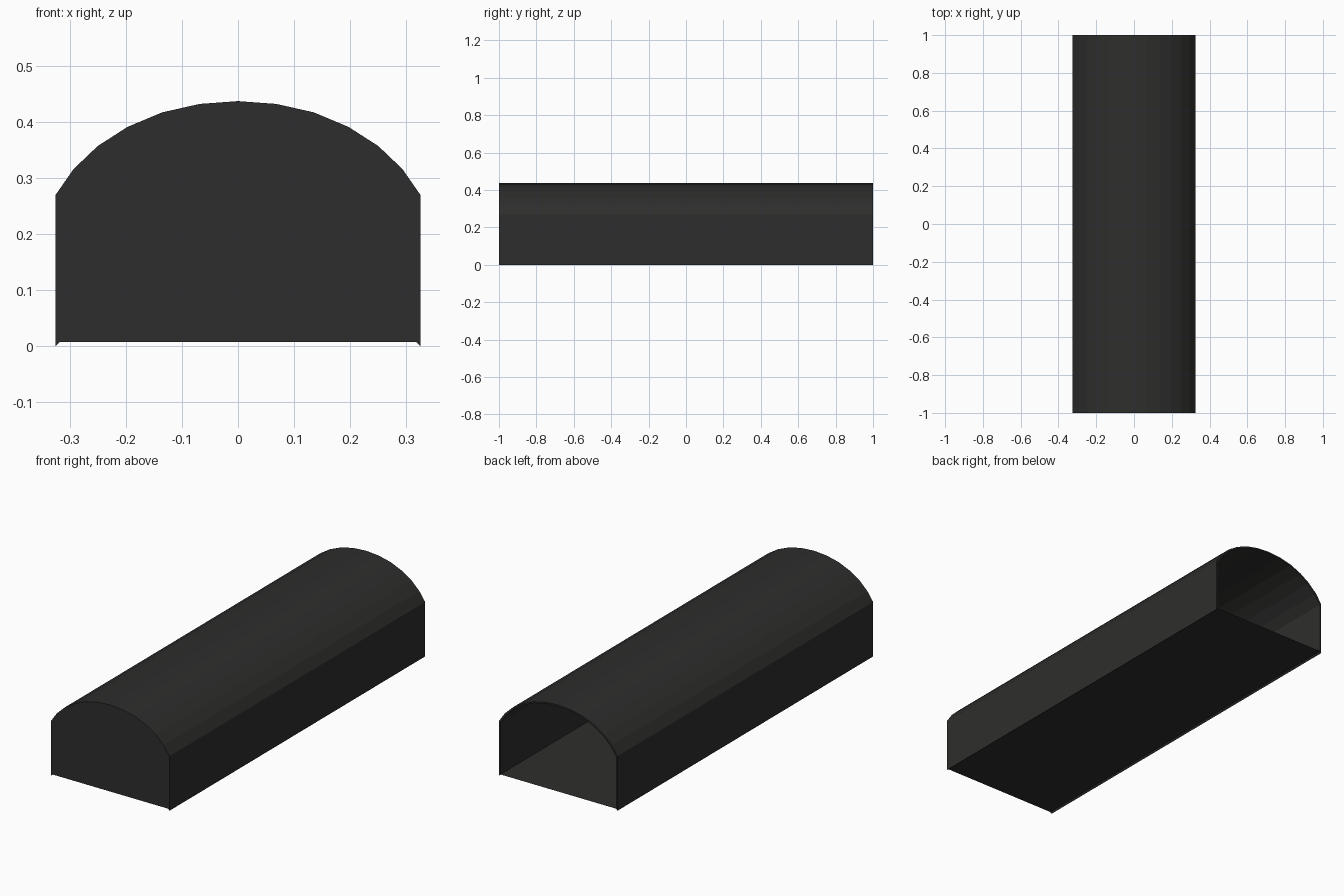
import bpy, bmesh

if "Cube" in bpy.data.objects:
    bpy.data.objects.remove(bpy.data.objects["Cube"])

T = 0.008          # wall thickness
HALF = [(0.325, 0.0), (0.325, 0.27), (0.293, 0.316), (0.25, 0.357),
        (0.197, 0.391), (0.135, 0.417), (0.068, 0.432)]

dark = bpy.data.materials.new("dark_metal")
dark.diffuse_color = (0.027, 0.027, 0.026, 1)
dark.use_nodes = True
dark.node_tree.nodes["Principled BSDF"].inputs["Base Color"].default_value = dark.diffuse_color


def mirrored(half, top):
    return half + [(0.0, top)] + [(-x, z) for x, z in reversed(half)]


def ring(bm, pts, y):
    return [bm.verts.new((x, y, z)) for x, z in pts]


def bridge(bm, a, b):
    for i in range(len(a) - 1):
        bm.faces.new((a[i], a[i + 1], b[i + 1], b[i]))


def finish(bm, name):
    bmesh.ops.recalc_face_normals(bm, faces=bm.faces)
    mesh = bpy.data.meshes.new(name)
    bm.to_mesh(mesh)
    bm.free()
    mesh.materials.append(dark)
    bpy.context.collection.objects.link(bpy.data.objects.new(name, mesh))


outer = mirrored(HALF, 0.437)
k = (0.325 - T) / 0.325
inner = mirrored([(x * k, T if z == 0 else z - T * 0.8) for x, z in HALF], 0.437 - T)

# Vaulted shell: outer and inner skins, open rim at the back, mitred lower lips
bm = bmesh.new()
o0, o1 = ring(bm, outer, -1), ring(bm, outer, 1)
i0, i1 = ring(bm, inner, -1), ring(bm, inner, 1)
bridge(bm, o0, o1)
bridge(bm, i1, i0)
bridge(bm, o1, i1)
bridge(bm, i0, o0)
for j in (0, -1):
    bm.faces.new((o0[j], o1[j], i1[j], i0[j]))
finish(bm, "vaulted_shell")

# Front end plate, filling the arch
bm = bmesh.new()
a, b = ring(bm, inner, -1), ring(bm, inner, -1 + T)
bm.faces.new(a)
bm.faces.new(b)
bridge(bm, a + a[:1], b + b[:1])
finish(bm, "front_plate")

# Floor sheet between the lower lips
bm = bmesh.new()
w = inner[0][0]
bm.faces.new([bm.verts.new(p) for p in
              ((-w, -1, T), (w, -1, T), (w, 1, T), (-w, 1, T))])
finish(bm, "floor")
